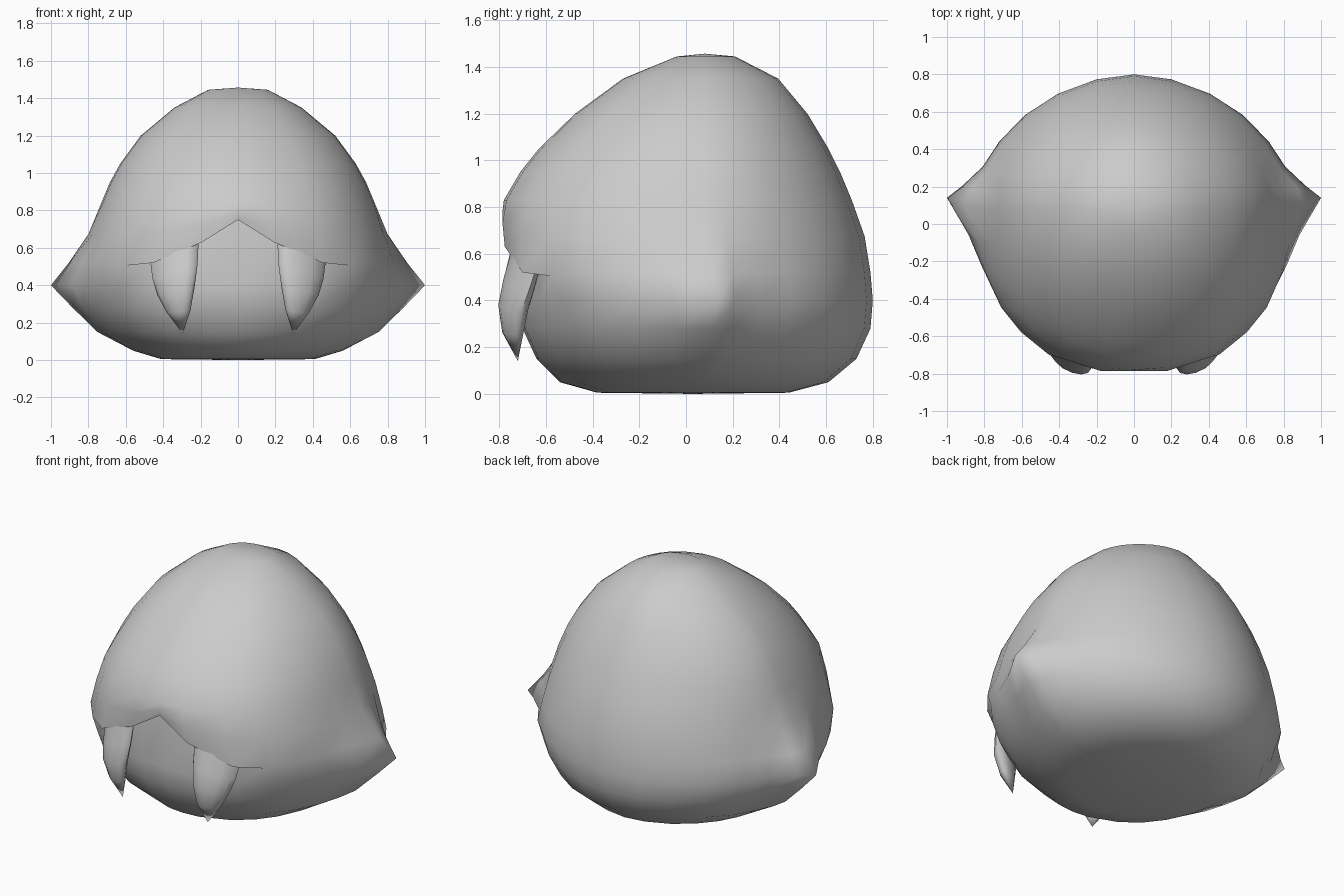
import bpy, bmesh
from math import sin, cos, pi, radians

if "Cube" in bpy.data.objects:
    bpy.data.objects.remove(bpy.data.objects["Cube"])

HALF = [0, 10, 29, 43, 56, 70, 81, 90, 99, 110, 122, 136, 150, 165, 180]  # degrees from the front
N = len(HALF) - 1
LIP = [.75, .63, .52, .505] + [.52] * 11                           # lip edge height per angle
RECESS = [.10, .10, .075] + [0] * 12                               # mouth depth per angle
PUFF = [0, .012, .015] + [0] * 12                                  # lip bulge over the fangs
COLS = list(range(N + 1)) + [-i for i in range(N - 1, 0, -1)]      # negative = mirrored side
CY = .08


def loft(bm, rings):
    for a, b in zip(rings, rings[1:]):
        n = len(a)
        for i in range(n):
            j = (i + 1) % n
            bm.faces.new((a[i], a[j], b[j], b[i]))


def fan(bm, ring, tip):
    v = bm.verts.new(tip)
    for i in range(len(ring)):
        bm.faces.new((ring[i], ring[(i + 1) % len(ring)], v))


def finish(bm, name, angle):
    bmesh.ops.remove_doubles(bm, verts=bm.verts, dist=.0005)
    bmesh.ops.recalc_face_normals(bm, faces=bm.faces)
    me = bpy.data.meshes.new(name)
    bm.to_mesh(me)
    bm.free()
    ob = bpy.data.objects.new(name, me)
    bpy.context.collection.objects.link(ob)
    bpy.ops.object.select_all(action='DESELECT')
    ob.select_set(True)
    bpy.context.view_layer.objects.active = ob
    bpy.ops.object.shade_smooth_by_angle(angle=radians(angle))
    return ob


def body_point(col, z, w, yf, yb, power=2.15, puff=0):
    a = radians(HALF[abs(col)])
    s, c = sin(a), cos(a)
    e = 2 / power if c > 0 else 2 / 1.85
    x = w * max(s, 0) ** e
    y = CY + ((yf - CY) * c ** e if c > 0 else (yb - CY) * (-c) ** e)
    y -= PUFF[abs(col)] * puff
    # pointed cheek
    d = ((1.4 * (y - CY)) ** 2 + (z - .4) ** 2) ** .5
    if x > .5 and d < .35:
        g = .14 * (1 - d / .35) ** 1.5
        x += g
        y += g * .43
    return [-x if col < 0 else x, y, z]


# Head: stacked rings (height, half width, front y, back y, squareness of front)
below = [(.005, .41, -.38, .44, 2), (.05, .56, -.54, .61, 2.05), (.15, .73, -.64, .73, 2.1),
         (.28, .81, -.70, .79, 2.2), (.40, .86, -.715, .80, 2.25)]
above = [(.83, .735, -.78, .71, 2.25), (.95, .685, -.71, .66), (1.05, .63, -.63, .61),
         (1.20, .52, -.475, .52), (1.35, .34, -.27, .395), (1.445, .16, -.04, .21)]
rows = [[body_point(c, *r) for c in COLS] for r in below]
lip = [body_point(c, LIP[abs(c)], .83, -.775, .79, 2.4, 1) for c in COLS]
rows.append([[p[0], p[1] + RECESS[abs(c)], p[2] + RECESS[abs(c)] * .15] for p, c in zip(lip, COLS)])
rows.append(lip)
rows.append([body_point(c, (LIP[abs(c)] + .83) / 2, .785, -.785, .765, 2.35, 1) for c in COLS])
rows += [[body_point(c, *r) for c in COLS] for r in above]
bm = bmesh.new()
rings = [[bm.verts.new(p) for p in r] for r in rows]
loft(bm, rings)
fan(bm, rings[-1], (0, .08, 1.457))
fan(bm, rings[0], (0, .03, 0))
finish(bm, "head", 65)

# Fangs: tapered, curved, mirrored across x
bm = bmesh.new()
rings = []
for z, cx, rx, cy, ry in [(.59, .34, .13, -.685, .045), (.47, .337, .12, -.715, .055),
                          (.37, .332, .10, -.74, .055), (.26, .317, .063, -.742, .04)]:
    ring = []
    for i in range(12):
        t = 2 * pi * i / 12
        dx = rx * cos(t)
        ring.append(bm.verts.new((cx + dx, cy + ry * sin(t) + dx * .33, z - dx * .4 * (z - .14) / .44)))
    rings.append(ring)
loft(bm, rings)
fan(bm, rings[-1], (.295, -.72, .14))
bm.faces.new(rings[0])
fangs = finish(bm, "fangs", 50)
fangs.modifiers.new("mirror", 'MIRROR')
